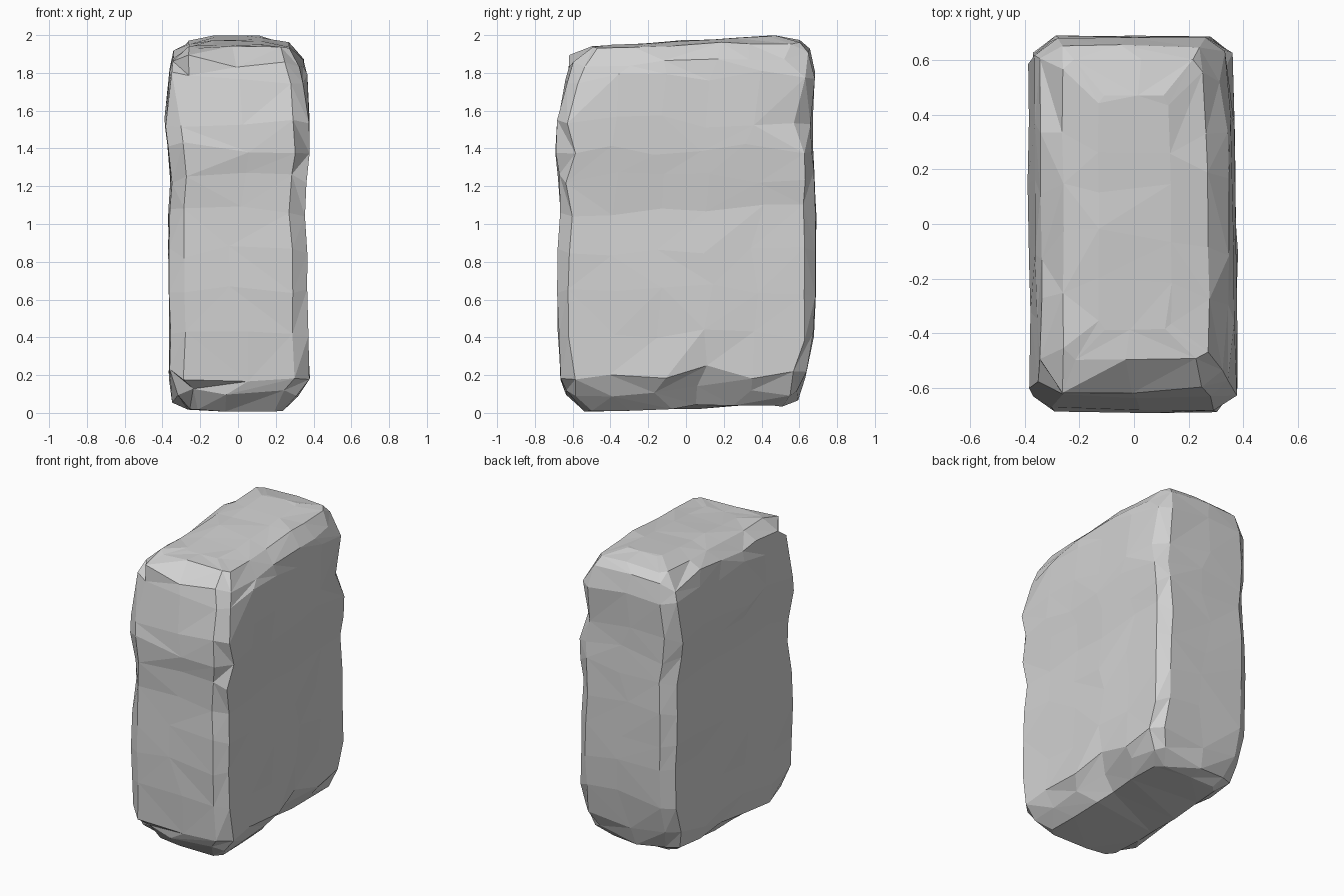
import bpy, bmesh, random
from mathutils import Vector

random.seed(7)
if "Cube" in bpy.data.objects:
    bpy.data.objects.remove(bpy.data.objects["Cube"], do_unlink=True)

# Stone colour
stone = bpy.data.materials.new("stone_grey")
stone.use_nodes = True
grey = (0.64, 0.64, 0.64, 1)
stone.diffuse_color = grey
stone.node_tree.nodes["Principled BSDF"].inputs["Base Color"].default_value = grey

# Block outline by height: z, x min, x max, y min, y max
LEVELS = [
    (0.025, -.27, .24, -.54, .51),
    (0.085, -.35, .33, -.64, .595),
    (0.20, -.37, .385, -.665, .64),
    (0.42, -.365, .375, -.68, .68),
    (0.65, -.37, .375, -.685, .69),
    (0.85, -.37, .37, -.68, .69),
    (1.07, -.37, .355, -.67, .69),
    (1.25, -.36, .37, -.68, .685),
    (1.40, -.375, .385, -.695, .675),
    (1.54, -.39, .38, -.685, .675),
    (1.79, -.365, .37, -.645, .69),
    (1.88, -.345, .355, -.62, .66),
    (1.95, -.265, .28, -.50, .61),
]
TOP = len(LEVELS) - 1

# Broken-off spots: centre, reach, push
CHIPS = [
    ((-.32, -.64, 1.68), .17, (.03, .02, 0)),       # front edge
    ((.33, .64, 1.60), .20, (-.02, -.012, 0)),      # back edge
    ((.36, .05, .08), .20, (-.04, 0, .03)),         # foot, middle
    ((.36, -.50, .12), .16, (-.02, .015, .02)),     # foot, front
    ((.36, .45, .15), .18, (-.02, 0, .02)),         # foot, back
    ((-.34, -.60, .06), .16, (.03, .03, .02)),      # front foot corner
    ((-.34, .58, .06), .16, (.025, -.025, .02)),    # back foot corner
    ((.34, -.58, 1.88), .16, (-.02, .015, -.02)),   # top front corner
    ((.34, .62, 1.88), .16, (-.02, -.01, -.02)),    # top back corner
]


def side(a, b, count):
    """Evenly spaced points from a to b, both included."""
    return [a.lerp(b, i / count) for i in range(count + 1)]


def ring_points(z, x0, x1, y0, y1, cx, cy):
    """Rectangle with cut corners, split along each side."""
    corners = [((x0 + cx, y0), (x1 - cx, y0), 2), ((x1, y0 + cy), (x1, y1 - cy), 5),
               ((x1 - cx, y1), (x0 + cx, y1), 2), ((x0, y1 - cy), (x0, y0 + cy), 5)]
    pts = []
    for a, b, n in corners:
        pts += side(Vector((*a, z)), Vector((*b, z)), n)
    return pts


def roughen(p, level):
    """Slide a point along its face, dent it slightly and apply the chips."""
    edge = level in (0, TOP)
    slide = 0.008 if edge else 0.035
    q = Vector((p.x * (1 - random.uniform(0, 0.03)),
                p.y * (1 - random.uniform(0, 0.015)),
                p.z + random.uniform(-slide, slide)))
    # The block narrows slightly towards the back
    if p.x > 0:
        q.x *= 1 - 0.045 * max(0, p.y + 0.3)
    if abs(p.x) > abs(p.y) * 0.6:
        q.y += random.uniform(-0.04, 0.04)
    elif abs(p.x) < 0.1:
        q.x += random.uniform(-0.06, 0.06)
    # Top and underside rise towards the back
    if level > TOP - 3 or level == 0:
        q.z += 0.03 * p.y
    for centre, reach, push in CHIPS:
        near = 1 - (p - Vector(centre)).length / reach
        if near > 0:
            q += Vector(push) * min(1, near * 2)
    q.z = max(q.z, 0)
    return q


def bridge(lower, upper):
    """Triangles between two rings, with the diagonals varied."""
    n = len(lower)
    for k in range(n):
        a, b, c, d = lower[k], lower[(k + 1) % n], upper[(k + 1) % n], upper[k]
        tris = ((a, b, c), (a, c, d)) if random.random() < 0.5 else ((a, b, d), (b, c, d))
        for t in tris:
            bm.faces.new(t)


# Walls, with corner cuts that widen towards the top
bm = bmesh.new()
rings = []
for i, level in enumerate(LEVELS):
    cx = 0.045 if i in (0, TOP) else 0.08
    cy = 0.04 if i in (0, TOP) else 0.04 + 0.025 * level[0]
    rings.append([bm.verts.new(roughen(p, i)) for p in ring_points(*level, cx, cy)])
for lower, upper in zip(rings, rings[1:]):
    bridge(lower, upper)

# Top, gently crowned with a high back
crown = []
for v in rings[-1]:
    z = 1.967 + random.uniform(0, 0.008) + 0.045 * v.co.y
    crown.append(bm.verts.new((v.co.x * 0.5, v.co.y * 0.78, min(z, 2.0))))
bridge(rings[-1], crown)
bm.faces.new(crown)

# Underside
bm.faces.new(list(reversed(rings[0])))
bmesh.ops.triangulate(bm, faces=[f for f in bm.faces if len(f.verts) > 3])
bmesh.ops.recalc_face_normals(bm, faces=bm.faces)

mesh = bpy.data.meshes.new("stone_block")
bm.to_mesh(mesh)
bm.free()
mesh.materials.append(stone)
block = bpy.data.objects.new("stone_block", mesh)
bpy.context.scene.collection.objects.link(block)
